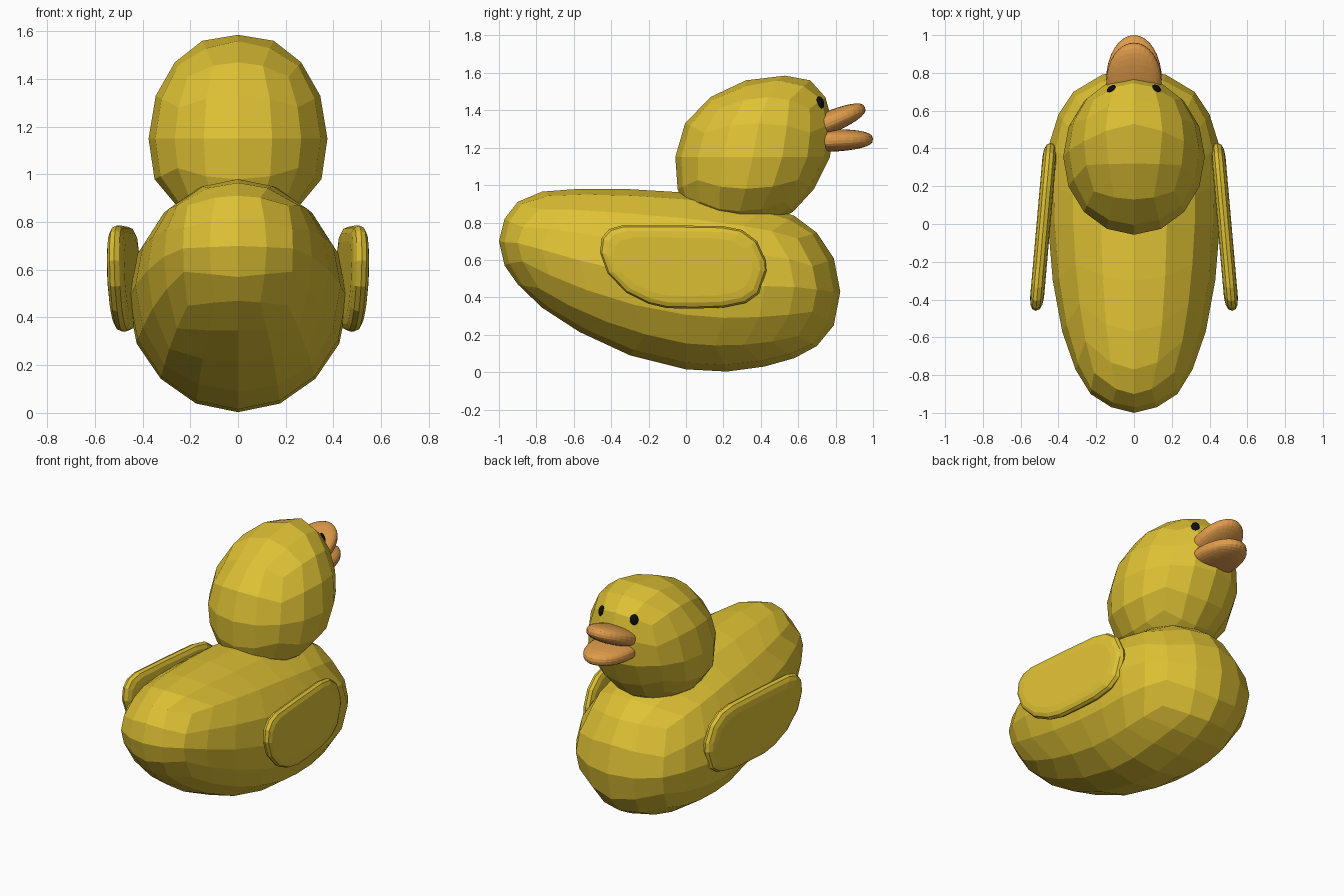
import bpy, bmesh, math
from mathutils import Vector, Matrix

if "Cube" in bpy.data.objects:
    bpy.data.objects.remove(bpy.data.objects["Cube"])


def material(name, rgb):
    m = bpy.data.materials.new(name)
    m.diffuse_color = (*rgb, 1)
    m.use_nodes = True
    m.node_tree.nodes["Principled BSDF"].inputs["Base Color"].default_value = m.diffuse_color
    return m


YELLOW = material("yellow", (0.74, 0.54, 0.035))
ORANGE = material("orange", (0.74, 0.33, 0.07))
BLACK = material("black", (0.005, 0.005, 0.005))


def finish(bm, name, mat):
    bmesh.ops.recalc_face_normals(bm, faces=bm.faces)
    me = bpy.data.meshes.new(name)
    bm.to_mesh(me)
    bm.free()
    me.materials.append(mat)
    ob = bpy.data.objects.new(name, me)
    bpy.context.collection.objects.link(ob)
    return ob


def quad_ball(name, mat, place, cuts=3, split=False):
    """Subdivided cube rounded to a unit ball (poles on z), then reshaped by place()."""
    bm = bmesh.new()
    bmesh.ops.create_cube(bm, size=2)
    bmesh.ops.subdivide_edges(bm, edges=bm.edges[:], cuts=cuts, use_grid_fill=True)
    if split:  # twice as many rings between the end caps
        upright = [e for e in bm.edges
                   if abs(e.verts[0].co.z - e.verts[1].co.z) > 0.1]
        bmesh.ops.subdivide_edges(bm, edges=upright, cuts=1, use_grid_fill=True)
    for v in bm.verts:
        p = Vector([math.tan(c * math.pi / 4) for c in v.co]).normalized()
        v.co = place(p)
    return finish(bm, name, mat)


def station(rows, p):
    """Interpolated row at the latitude of p: two steps per cap, the rest between."""
    lat = math.degrees(math.asin(max(-1, min(1, p.z))))
    last = len(rows) - 1
    if lat < -45:
        f = (lat + 90) / 22.5
    elif lat > 45:
        f = last - (90 - lat) / 22.5
    else:
        f = 2 + (lat + 45) / 90 * (last - 4)
    i = min(int(f), last - 1)
    return [a + (b - a) * (f - i) for a, b in zip(rows[i], rows[i + 1])]


# Body: y, half width, top z, bottom z from tail to breast
BODY = [(-1, 0, .70, .70), (-.97, .12, .82, .57), (-.90, .23, .91, .47),
        (-.77, .31, .965, .345), (-.57, .38, .98, .215), (-.30, .43, .978, .09),
        (0, .455, .96, .015), (.22, .46, .93, .003), (.42, .45, .89, .03),
        (.58, .40, .835, .075), (.70, .32, .745, .14), (.79, .17, .61, .25),
        (.825, 0, .43, .43)]


def body_place(p):
    y, w, top, bot = station(BODY, p)
    d = Vector((p.x, p.y, 0)).normalized()
    return Vector((d.x * w, y, (top + bot) / 2 + d.y * (top - bot) / 2))


quad_ball("body", YELLOW, body_place, split=True)

# Head: z, half width, front y, back y from hidden base to crown
HEAD = [(.75, 0, .30, .30), (.78, .13, .45, .12), (.86, .25, .575, .0),
        (.98, .35, .685, -.045), (1.15, .375, .77, -.057), (1.33, .345, .785, -.005),
        (1.47, .265, .745, .13), (1.56, .15, .665, .32), (1.585, 0, .53, .53)]


def head_place(p):
    z, w, front, back = station(HEAD, p)
    d = Vector((p.x, p.y, 0)).normalized()
    return Vector((d.x * w, (front + back) / 2 + d.y * (front - back) / 2, z))


head = quad_ball("head", YELLOW, head_place)


# Beak halves: flattened pads that grow out of the face
def beak(name, origin, length, tilt):
    turn = Matrix.Rotation(math.radians(tilt), 3, 'X')

    def place(p):
        z = math.copysign(abs(p.z) ** 0.75, p.z)
        return Vector(origin) + turn @ Vector((p.x * .147, p.y * length, z * .06))

    quad_ball(name, ORANGE, place, cuts=7)


beak("upper_beak", (0, .75, 1.328), .225, 23)
beak("lower_beak", (0, .765, 1.238), .235, 2)

# Eyes: flat ovals laid on the head surface
bpy.context.view_layer.update()
for side, label in ((1, "right"), (-1, "left")):
    ok, spot, normal, _ = head.closest_point_on_mesh(Vector((side * .14, .745, 1.452)))
    turn = normal.to_track_quat('Z', 'Y')

    def eye_place(p):
        return spot + turn @ Vector((p.x * .026, p.y * .034, p.z * .014))

    quad_ball(label + "_eye", BLACK, eye_place)

# Wings: rounded outline (y, z) stacked in shrinking layers
WING = [(-.46, .64), (-.45, .72), (-.41, .765), (-.34, .785), (-.1, .785), (.2, .78),
        (.3, .76), (.38, .70), (.425, .60), (.43, .54), (.39, .42), (.32, .37),
        (.2, .345), (.05, .34), (-.1, .342), (-.2, .365), (-.32, .425), (-.42, .53)]
LAYERS = [(-.037, .7), (-.032, .86), (-.02, .96), (0, 1),
          (.02, .96), (.032, .86), (.037, .7)]
cy, cz = -.015, .565
for side, label in ((1, "right"), (-1, "left")):
    bm = bmesh.new()
    rings = []
    for off, s in LAYERS:
        ring = []
        for y, z in WING:
            # shrink by nearly equal margins on the long and short axis
            yy = cy + (y - cy) * (1 - (1 - s) * .55)
            zz = cz + (z - cz) * s
            ring.append(bm.verts.new((side * (.479 - .088 * yy + off), yy, zz)))
        rings.append(ring)
    n = len(WING)
    for a, b in zip(rings, rings[1:]):
        for i in range(n):
            j = (i + 1) % n
            bm.faces.new((a[i], a[j], b[j], b[i]))
    bm.faces.new(rings[0])
    bm.faces.new(rings[-1])
    finish(bm, label + "_wing", YELLOW)
